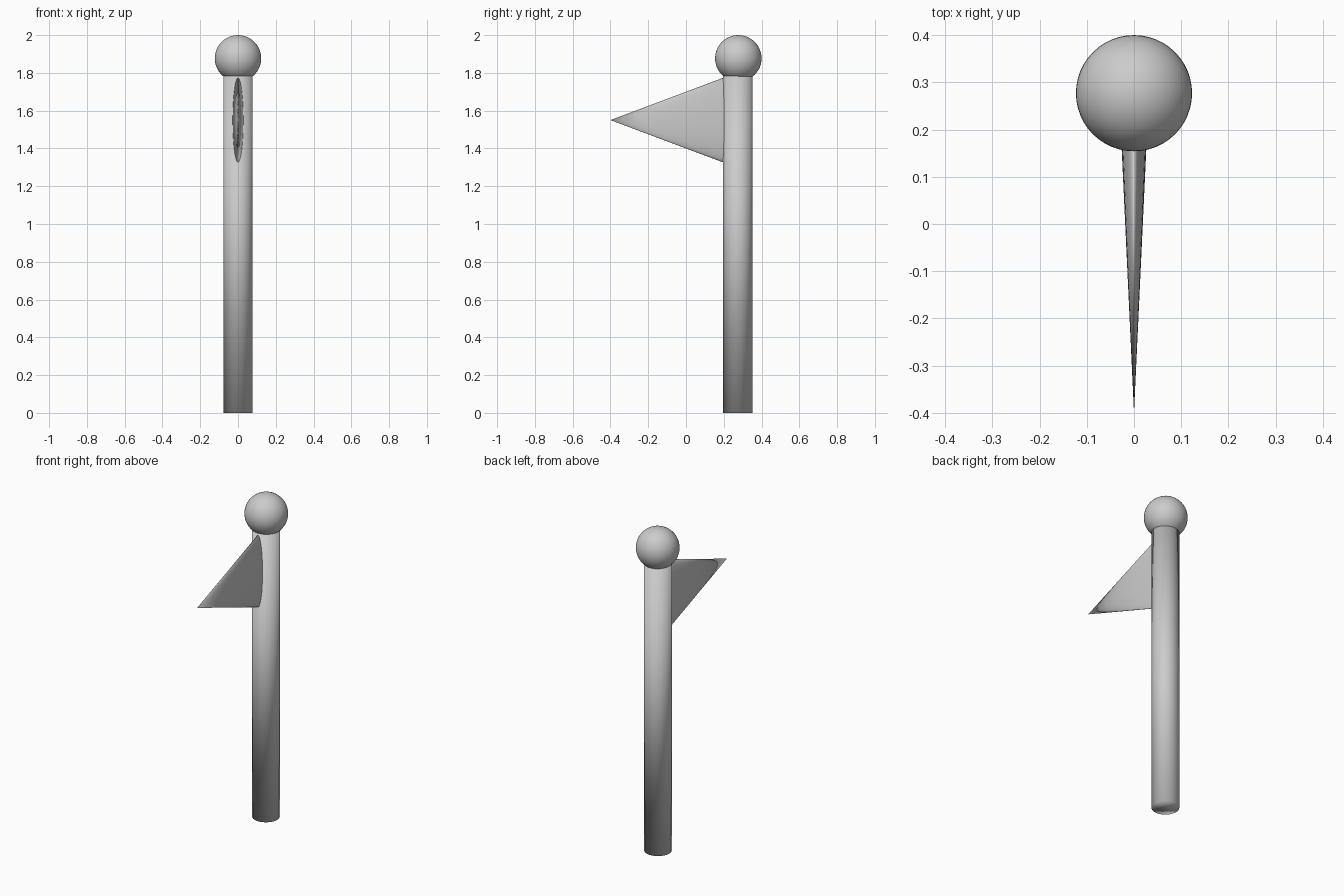
import bpy
from math import pi

if "Cube" in bpy.data.objects:
    bpy.data.objects.remove(bpy.data.objects["Cube"])

POLE_Y = 0.274


def finish(name):
    obj = bpy.context.object
    obj.name = name
    bpy.ops.object.shade_smooth()
    return obj


# Upright round pole, its top tucked just inside the ball
bpy.ops.mesh.primitive_cylinder_add(vertices=48, radius=0.078, depth=1.785,
                                    location=(0, POLE_Y, 1.785 / 2))
finish("pole")

# Ball finial
bpy.ops.mesh.primitive_uv_sphere_add(segments=48, ring_count=24, radius=0.123,
                                     location=(0, POLE_Y + 0.003, 1.877))
finish("finial_ball")

# Pennant: flattened cone pointing forward, base against the pole
bpy.ops.mesh.primitive_cone_add(vertices=48, radius1=0.225, radius2=0, depth=0.6,
                                location=(0, -0.1, 1.55), rotation=(pi / 2, 0, 0))
pennant = finish("pennant")
pennant.scale = (0.028 / 0.225, 1, 1)
